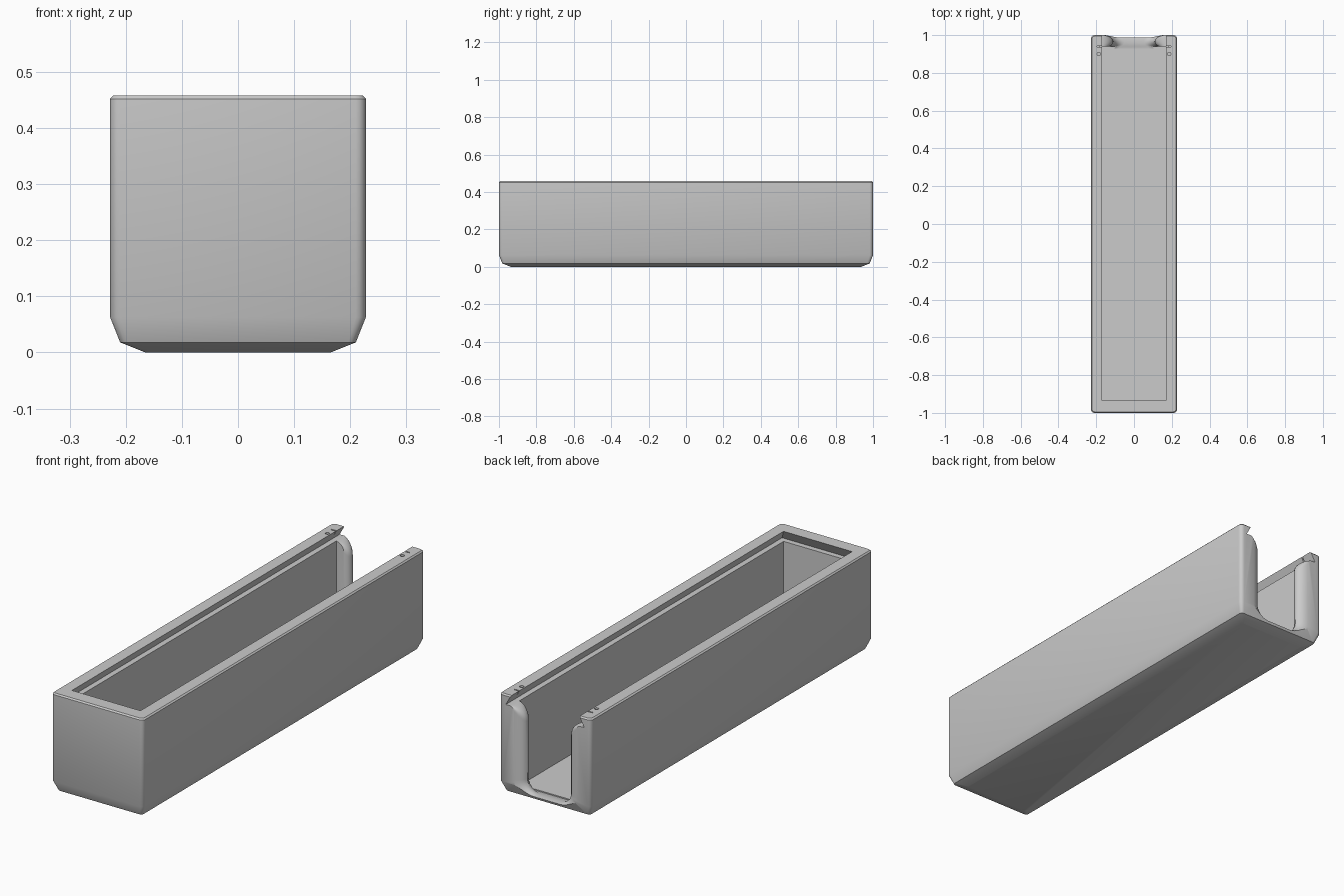
import bpy, bmesh, math

cube = bpy.data.objects.get("Cube")
if cube:
    bpy.data.objects.remove(cube, do_unlink=True)

grey = bpy.data.materials.new("plain grey")
grey.use_nodes = True
colour = (0.6, 0.6, 0.6, 1)
grey.diffuse_color = colour
for node in grey.node_tree.nodes:
    if node.type == 'BSDF_PRINCIPLED':
        node.inputs["Base Color"].default_value = colour


def loft(name, rings):
    """Closed solid skinned through rings with equal point counts."""
    bm = bmesh.new()
    loops = [[bm.verts.new(p) for p in ring] for ring in rings]
    n = len(loops[0])
    for a, b in zip(loops, loops[1:]):
        for i in range(n):
            j = (i + 1) % n
            bm.faces.new((a[i], a[j], b[j], b[i]))
    bm.faces.new(loops[0])
    bm.faces.new(loops[-1])
    bmesh.ops.recalc_face_normals(bm, faces=bm.faces)
    mesh = bpy.data.meshes.new(name)
    bm.to_mesh(mesh)
    bm.free()
    obj = bpy.data.objects.new(name, mesh)
    bpy.context.collection.objects.link(obj)
    mesh.materials.append(grey)
    return obj


def rectangle(x0, x1, y0, y1, z):
    return [(x0, y0, z), (x1, y0, z), (x1, y1, z), (x0, y1, z)]


def rounded(inset, z, radius=0.018, steps=4):
    """Rounded plan outline of the box."""
    ring = []
    for k, (sx, sy) in enumerate([(1, 1), (-1, 1), (-1, -1), (1, -1)]):
        cx, cy = sx * (0.228 - inset - radius), sy * (1 - inset - radius)
        for i in range(steps + 1):
            a = math.pi / 2 * (k + i / steps)
            ring.append((cx + radius * math.cos(a), cy + radius * math.sin(a), z))
    return ring


def circle(cx, cy, r, z, n=16):
    return [(cx + r * math.cos(math.tau * i / n), cy + r * math.sin(math.tau * i / n), z)
            for i in range(n)]


def opening(y, flare, steps=8):
    """U outline of the open end, widened by flare, with rounded post tops."""
    w, base, r, ledge = 0.11 + flare, 0.03 - 0.1 * flare, 0.06, 0.413
    top = 0.175 - w
    half = []
    for i in range(steps + 1):
        a = math.pi / 2 * i / steps
        half.append((w - r + r * math.sin(a), base + r - r * math.cos(a)))
    for i in range(steps + 1):
        a = math.pi / 2 * i / steps
        half.append((w + top - top * math.cos(a), ledge - top + top * math.sin(a)))
    half.append((0.175, 0.43))
    return [(x, y, z) for x, z in half] + [(-x, y, z) for x, z in reversed(half)]


# Outer box with chamfered underside
box = loft("sliding_lid_box", [rounded(0.063, 0, 0.008), rounded(0.018, 0.018, 0.014),
                               rounded(0, 0.063), rounded(0, 0.452),
                               rounded(0.006, 0.458, 0.014)])

cutters = []
# Main cavity
cutters.append(loft("cavity_cutter", [rectangle(-0.17, 0.17, -0.935, 0.94, z)
                                      for z in (0.032, 0.44)]))
# Dovetail lid groove, open at the back
cutters.append(loft("groove_cutter", [rectangle(-0.195, 0.195, -0.96, 1.1, 0.413),
                                      rectangle(-0.169, 0.169, -0.934, 1.1, 0.46),
                                      rectangle(-0.169, 0.169, -0.934, 1.1, 0.5)]))
# Rounded U opening in the back end
sections = [(0.93, 0.03), (0.94, 0.022), (0.947, 0.009), (0.957, 0.002), (0.967, 0),
            (0.977, 0.004), (0.986, 0.012), (0.994, 0.025), (1.0, 0.045), (1.02, 0.045)]
cutters.append(loft("end_opening_cutter", [opening(y, f) for y, f in sections]))
# Catch slots and pin holes in the rims
for s in (-1, 1):
    xs = sorted((s * 0.16, s * 0.195))
    cutters.append(loft("slot_cutter", [rectangle(xs[0], xs[1], 0.937, 0.943, z)
                                        for z in (0.44, 0.48)]))
    cutters.append(loft("pin_hole_cutter", [circle(s * 0.186, 0.9, 0.009, z)
                                            for z in (0.446, 0.48)]))

for cutter in cutters:
    cutter.hide_render = True
    mod = box.modifiers.new(cutter.name, 'BOOLEAN')
    mod.operation = 'DIFFERENCE'
    mod.solver = 'EXACT'
    mod.object = cutter

# Bake the cuts and drop the cutters
graph = bpy.context.evaluated_depsgraph_get()
cut_mesh = bpy.data.meshes.new_from_object(box.evaluated_get(graph))
box.modifiers.clear()
box.data = cut_mesh
for cutter in cutters:
    bpy.data.objects.remove(cutter, do_unlink=True)

bpy.ops.object.select_all(action='DESELECT')
box.select_set(True)
bpy.context.view_layer.objects.active = box
bpy.ops.object.shade_smooth_by_angle(angle=math.radians(30))
